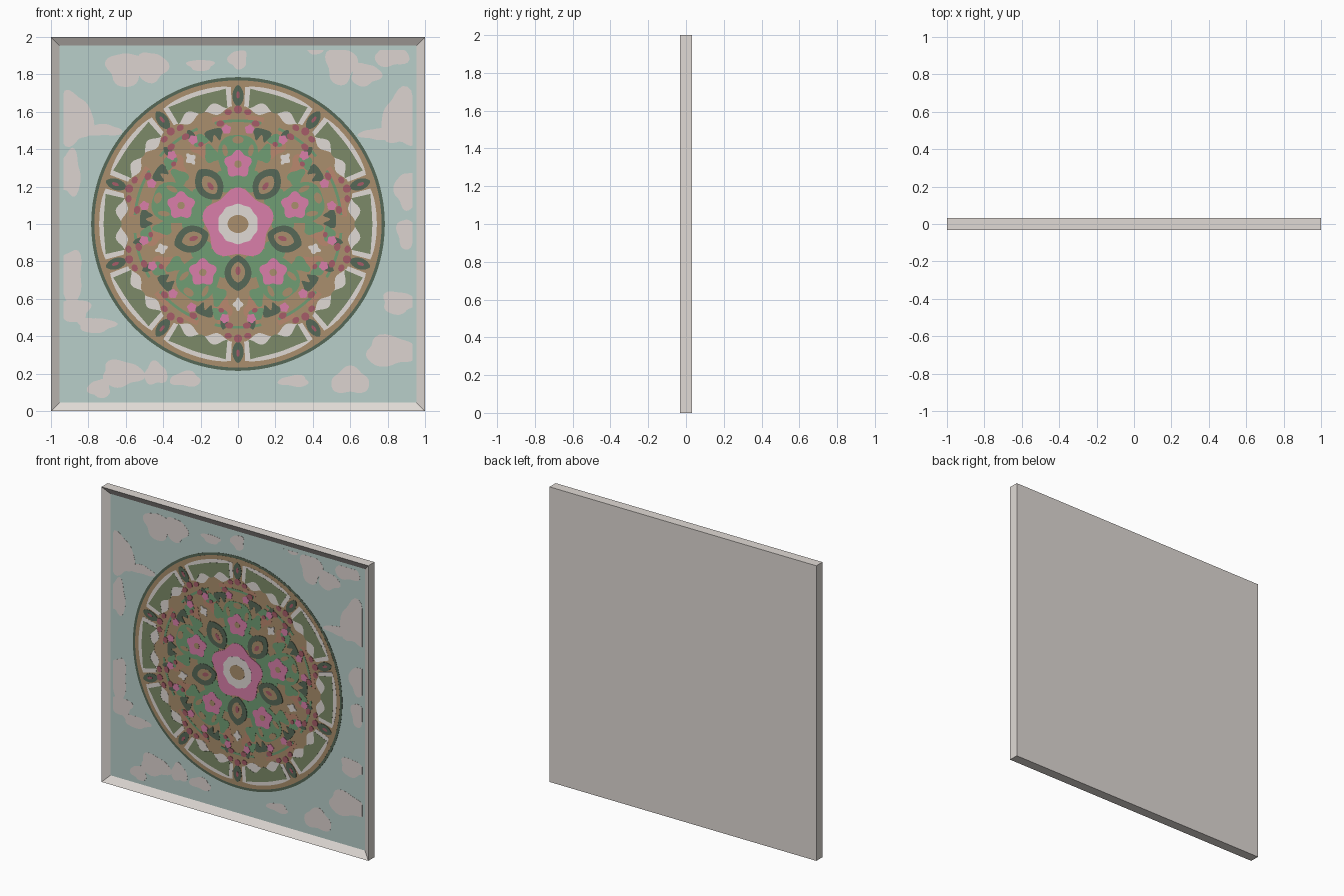
import bpy, bmesh, math
from math import sin, cos, radians, pi

if "Cube" in bpy.data.objects:
    bpy.data.objects.remove(bpy.data.objects["Cube"])

def mat(name, r, g, b):
    lin = [((c / 255 + 0.055) / 1.055) ** 2.4 for c in (r, g, b)]
    m = bpy.data.materials.new(name)
    m.diffuse_color = (*lin, 1)
    m.use_nodes = True
    m.node_tree.nodes["Principled BSDF"].inputs["Base Color"].default_value = m.diffuse_color
    return m

WHITE = mat("warm white", 224, 218, 213)
BLUSH = mat("pale blush", 220, 212, 208)
TEAL = mat("pale teal", 185, 207, 202)
DARK = mat("dark green", 86, 104, 87)
OLIVE = mat("olive", 124, 138, 104)
TAN = mat("tan", 170, 143, 109)
GREEN = mat("leaf green", 112, 157, 116)
PINK = mat("pink", 218, 127, 170)
BRICK = mat("terracotta", 186, 136, 110)
ROSE = mat("dusty rose", 166, 92, 104)

PANEL_Y, STEP, CZ = -0.003, 0.0007, 1.0

# Frame with sloped inner edge and recessed panel
bm = bmesh.new()
bmesh.ops.create_cube(bm, size=1)
for v in bm.verts:
    v.co = (v.co.x * 2, v.co.y * 0.066, v.co.z * 2 + 1)
front = min(bm.faces, key=lambda f: f.calc_center_median().y)
bmesh.ops.inset_region(bm, faces=[front], thickness=0.065)
for v in front.verts:
    v.co.y = PANEL_Y
front.material_index = 1
me = bpy.data.meshes.new("framed_panel")
bm.to_mesh(me)
bm.free()
me.materials.append(WHITE)
me.materials.append(TEAL)
bpy.context.collection.objects.link(bpy.data.objects.new("framed_panel", me))


def plates(name, material, layer, outlines):
    """Thin flat plates on the panel from counter-clockwise (x, z) outlines."""
    b = bmesh.new()
    y = PANEL_Y - STEP * layer
    for o in outlines:
        f = [b.verts.new((x, y, z + CZ)) for x, z in o]
        k = [b.verts.new((x, PANEL_Y, z + CZ)) for x, z in o]
        b.faces.new(f)
        n = len(o)
        for i in range(n):
            j = (i + 1) % n
            b.faces.new((f[j], f[i], k[i], k[j]))
    m = bpy.data.meshes.new(name)
    b.to_mesh(m)
    b.free()
    m.materials.append(material)
    bpy.context.collection.objects.link(bpy.data.objects.new(name, m))


def oval(ang, r, length, width, n=28, lobes=0, depth=0.0, sharp=0.0):
    """Oval, almond (sharp) or lobed flower placed at a polar position."""
    a, pts = radians(ang), []
    for i in range(n):
        t = 2 * pi * i / n
        k = 1 + depth * cos(lobes * t)
        u = r + length * k * cos(t)
        v = width * k * sin(t) * abs(sin(t)) ** sharp
        pts.append((u * cos(a) - v * sin(a), u * sin(a) + v * cos(a)))
    return pts


def band(ang, half, r0, r1, wave=0.0, n=24):
    """Arc-shaped patch; wave scallops its inner and outer edges."""
    pts = []
    for side in (1, -1):
        for i in range(n + 1):
            s = side * (2 * i / n - 1)
            a = radians(ang + half * s)
            r = r1 - wave * 0.5 * s ** 4 if side > 0 else r0 + wave * cos(s * 2 * pi)
            pts.append((r * cos(a), r * sin(a)))
    return pts


def disc(r):
    return oval(0, 0, r, r, n=128)


FIVE = [90 + 72 * i for i in range(5)]    # flower directions
GAPS = [54 + 72 * i for i in range(5)]    # leaf directions
TEN = [18 + 36 * i for i in range(10)]    # border dividers


def pairs(base, d):
    return [a + s * d for a in base for s in (-1, 1)]


# Cloudy blotches on the panel: x, z from centre, half width, half height
blots = [(-.6, .83, .10, .09), (-.46, .84, .08, .08), (-.88, .56, .10, .14), (-.72, .50, .10, .03),
         (-.90, .27, .06, .12), (-.90, -.28, .07, .14), (-.88, -.46, .09, .06), (-.76, -.54, .10, .04),
         (-.62, -.80, .11, .07), (-.44, -.80, .06, .06), (-.28, -.83, .08, .04), (-.74, -.88, .06, .05),
         (.41, .95, .06, .04), (.55, .85, .08, .10), (.68, .80, .08, .06), (.82, .90, .09, .06),
         (.88, .56, .11, .15), (.74, .48, .09, .03), (.90, .18, .06, .10), (.90, -.05, .05, .08),
         (.86, -.42, .09, .06), (.82, -.68, .14, .08), (.60, -.84, .10, .07), (.30, -.84, .08, .03),
         (0, .88, .05, .05), (-.20, .85, .07, .03)]
shapes = []
for i, (x, z, w, h) in enumerate(blots):
    o = []
    for j in range(32):
        t = 2 * pi * j / 32
        k = 1 + 0.14 * sin(3 * t + i) + 0.06 * sin(5 * t + 2 * i)
        o.append((max(-.934, min(.934, x + w * k * cos(t))), max(-.929, min(.929, z + h * k * sin(t)))))
    shapes.append(o)
plates("cloud_blotches", BLUSH, 1, shapes)

# Medallion rim and ground
plates("medallion_rim", DARK, 2, [disc(.785)])
plates("medallion_ground", TAN, 3, [disc(.768)])

# Border cartouches, dividers and their tips
mids = [a + 18 for a in TEN]
plates("border_white", WHITE, 4, [band(a, 15, .612, .742, .018) for a in mids])
plates("border_olive", OLIVE, 5, [band(a, 12.8, .640, .718, -.018) for a in mids])
plates("border_dividers", DARK, 6, [oval(a, .685, .058, .03, sharp=.4) for a in TEN])
plates("border_tips", ROSE, 7, [oval(a, .612, .022, .022, n=12) for a in TEN]
       + [oval(a, .69, .02, .009, n=12) for a in TEN]
       + [oval(a, .60, .016, .02, n=12) for a in pairs(TEN, 5)])

# Inner field: terracotta patches, green arches and dark brackets
plates("field_terracotta", BRICK, 4, [oval(a, .47, .07, .045, lobes=4, depth=.2) for a in pairs(GAPS, 10)]
       + [band(a, 5, .555, .585) for a in pairs(FIVE, 9)])
plates("field_green", GREEN, 5, [oval(a, .34, .15, .105, lobes=3, depth=-.1) for a in FIVE]
       + [band(a, 13, .545, .56) for a in FIVE + GAPS]
       + [oval(a, .40, .05, .035, lobes=3, depth=.2) for a in pairs(GAPS, 15)]
       + [oval(a, .49, .03, .04, lobes=3, depth=.2) for a in pairs(FIVE, 24)]
       + [oval(a, .24, .06, .04) for a in pairs(GAPS, 17)])
plates("field_tan_scrolls", TAN, 6, [oval(a, .40, .032, .014) for a in pairs(FIVE, 10)]
       + [oval(a, .45, .02, .03) for a in FIVE])
plates("field_brackets", DARK, 6, [band(a, 5.5, .475, .525, .018) for a in pairs(FIVE, 15)]
       + [oval(a, .53, .04, .02, sharp=.4) for a in pairs(GAPS, 8)])

# Scattered small blossoms
plates("small_pink_blossoms", PINK, 7, [oval(a, .51, .024, .024, n=20, lobes=5, depth=.12)
                                        for a in pairs(FIVE, 7) + pairs(FIVE, 28)])
plates("small_rose_buds", ROSE, 8, [oval(a, .545, .017, .022, n=12) for a in pairs(FIVE, 10) + pairs(FIVE, 31)]
       + [oval(a, .47, .013, .015, n=12) for a in pairs(FIVE, 25)])
plates("small_white_blossoms", WHITE, 7, [oval(a, .43, .03, .024, n=20, lobes=4, depth=.25) for a in GAPS])

# Ring of five pink flowers
plates("ring_flowers", PINK, 7, [oval(a, .32, .068, .068, n=50, lobes=5, depth=.13) for a in FIVE])
plates("ring_flower_hearts", TAN, 8, [oval(a, .32, .02, .02, n=16) for a in FIVE])

# Central flower
plates("centre_petals", PINK, 7, [oval(90, 0, .178, .178, n=80, lobes=5, depth=.10)])
plates("centre_white", WHITE, 8, [oval(90, 0, .106, .106, n=48, lobes=10, depth=.03)])
plates("centre_heart", TAN, 9, [oval(0, 0, .056, .048)])

# Dark pointed leaves between the petals
plates("leaves", DARK, 8, [oval(a, .262, .096, .072, n=36, sharp=.5) for a in GAPS])
plates("leaf_hearts", TAN, 9, [oval(a, .258, .056, .038, sharp=.4) for a in GAPS])
plates("leaf_spots", ROSE, 10, [oval(a, .25, .024, .013, n=16) for a in GAPS])
